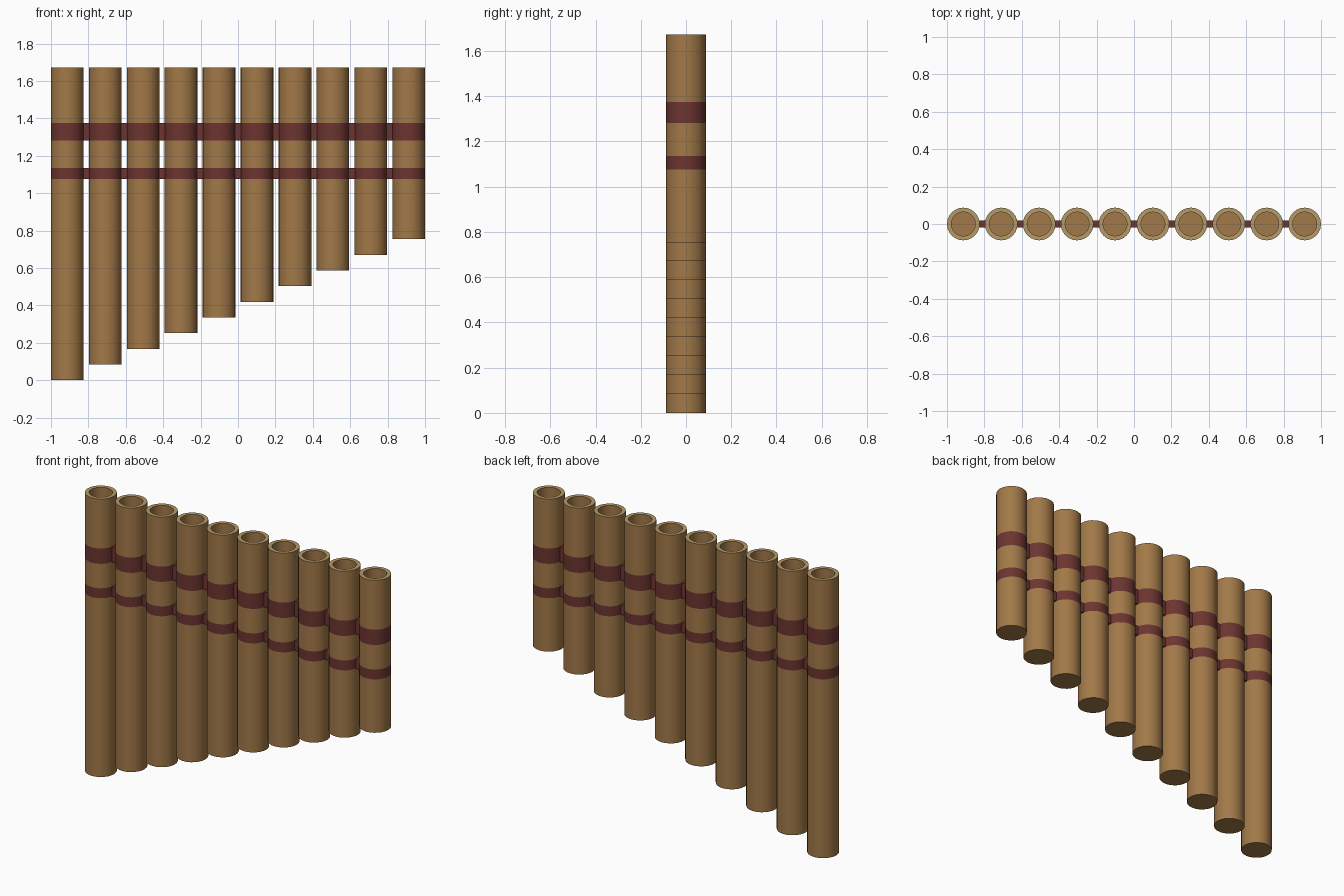
import bpy, bmesh, math

if "Cube" in bpy.data.objects:
    bpy.data.objects.remove(bpy.data.objects["Cube"])

COUNT, SIDES = 10, 24
R_OUT, R_IN, TOP = 0.0875, 0.064, 1.672
STEP = 2 * (1 - R_OUT) / (COUNT - 1)
BANDS = [(1.075, 1.135), (1.282, 1.374)]


def material(name, color):
    m = bpy.data.materials.new(name)
    m.diffuse_color = (*color, 1)
    m.use_nodes = True
    m.node_tree.nodes["Principled BSDF"].inputs["Base Color"].default_value = m.diffuse_color
    return m


BAMBOO = material("bamboo", (0.36, 0.19, 0.065))
RIM = material("cut_rim", (0.46, 0.32, 0.14))
CORD = material("red_cord", (0.15, 0.035, 0.03))


def finish(bm, name, mats):
    bmesh.ops.recalc_face_normals(bm, faces=bm.faces)
    mesh = bpy.data.meshes.new(name)
    bm.to_mesh(mesh)
    bm.free()
    for m in mats:
        mesh.materials.append(m)
    ob = bpy.data.objects.new(name, mesh)
    bpy.context.collection.objects.link(ob)
    return ob


def pipe(name, x, bottom):
    # Lathe profile: outer wall with flush bands, rim, then bore down to a floor
    profile = [(R_OUT, bottom, 0)]
    for lo, hi in BANDS:
        profile += [(R_OUT, lo, 1), (R_OUT, hi, 0)]
    profile += [(R_OUT, TOP, 2), (R_IN, TOP, 0), (R_IN, bottom + 0.03, 0)]
    bm = bmesh.new()
    rings = []
    for r, z, _ in profile:
        rings.append([bm.verts.new((r * math.cos(a), r * math.sin(a), z))
                      for a in (2 * math.pi * k / SIDES for k in range(SIDES))])
    for (_, _, mat), a, b in zip(profile, rings, rings[1:]):
        for k in range(SIDES):
            n = (k + 1) % SIDES
            f = bm.faces.new((a[k], a[n], b[n], b[k]))
            f.material_index = mat
    bm.faces.new(rings[0])
    bm.faces.new(rings[-1])
    ob = finish(bm, name, [BAMBOO, CORD, RIM])
    ob.location.x = x
    bpy.context.view_layer.objects.active = ob
    ob.select_set(True)
    bpy.ops.object.shade_smooth_by_angle(angle=math.radians(30))
    ob.select_set(False)


def tie(name, x, lo, hi):
    # Small bar bridging the gap between neighbouring pipes
    bm = bmesh.new()
    bmesh.ops.create_cube(bm, size=1)
    bmesh.ops.scale(bm, vec=(STEP - 2 * R_OUT + 0.024, 0.036, hi - lo), verts=bm.verts)
    ob = finish(bm, name, [CORD])
    ob.location = (x, 0, (lo + hi) / 2)


for i in range(COUNT):
    x = -1 + R_OUT + i * STEP
    pipe(f"pipe_{i + 1}", x, 0.0838 * i)
    if i < COUNT - 1:
        for label, (lo, hi) in zip(("lower", "upper"), BANDS):
            tie(f"{label}_tie_{i + 1}", x + STEP / 2, lo, hi)
